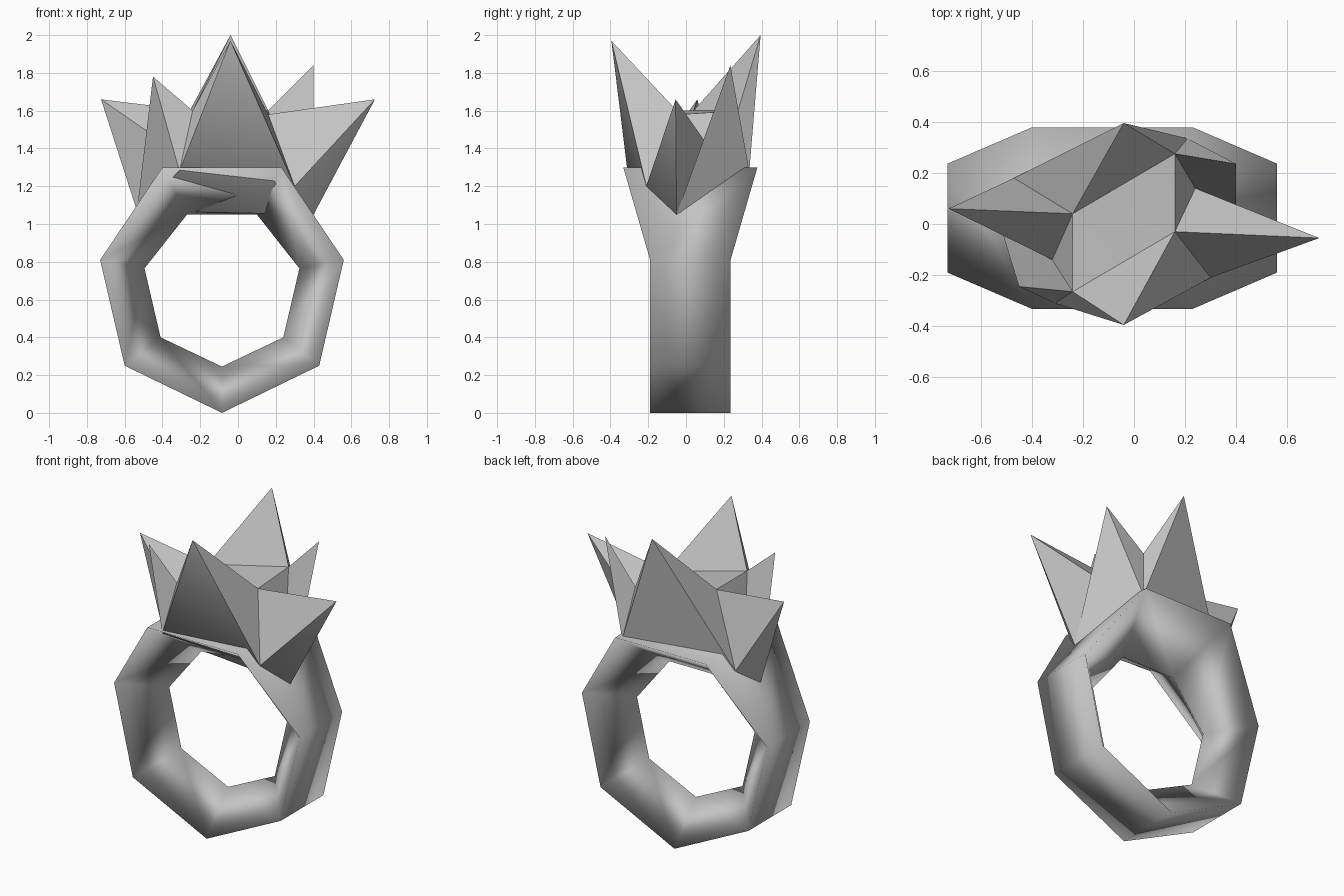
import bpy, bmesh, math

if "Cube" in bpy.data.objects:
    bpy.data.objects.remove(bpy.data.objects["Cube"])

metal = bpy.data.materials.new("plain grey")
metal.diffuse_color = (0.55, 0.55, 0.55, 1)
metal.use_nodes = True
metal.node_tree.nodes["Principled BSDF"].inputs["Base Color"].default_value = metal.diffuse_color


def finish(name, verts, faces):
    mesh = bpy.data.meshes.new(name)
    mesh.from_pydata(verts, [], faces)
    bm = bmesh.new()
    bm.from_mesh(mesh)
    bmesh.ops.recalc_face_normals(bm, faces=bm.faces)
    bm.to_mesh(mesh)
    bm.free()
    mesh.materials.append(metal)
    obj = bpy.data.objects.new(name, mesh)
    bpy.context.collection.objects.link(obj)
    bpy.ops.object.select_all(action='DESELECT')
    obj.select_set(True)
    bpy.context.view_layer.objects.active = obj
    return obj


# Seven-sided band with a triangular section: wide outside, single ridge inside
outer = [(-.085, 0), (.43, .25), (.56, .81), (.23, 1.30), (-.40, 1.30), (-.73, .81), (-.60, .25)]
inner = [(-.085, .245), (.24, .40), (.325, .765), (.10, 1.05), (-.27, 1.05), (-.495, .765), (-.41, .40)]
mid_y = .023
verts, faces = [], []
for (ox, oz), (ix, iz) in zip(outer, inner):
    half = .355 if oz > 1.2 else .213
    verts += [(ox, mid_y - half, oz), (ox, mid_y + half, oz), (ix, mid_y, iz)]
for i in range(7):
    j = (i + 1) % 7
    for k in range(3):
        m = (k + 1) % 3
        faces.append((i * 3 + k, i * 3 + m, j * 3 + m, j * 3 + k))
finish("ring_band", verts, faces)
bpy.ops.object.shade_smooth()

# Crown core corners: a = upper inner, v = valley, c = side, d/b/e = lower rim
core = {
    "a1": (.16, -.03, 1.58), "a2": (-.24, .04, 1.60),
    "v1": (-.24, -.265, 1.60), "v2": (.16, .275, 1.60),
    "c1": (.24, .14, 1.38), "c2": (-.32, -.14, 1.38),
    "d1": (.30, -.21, 1.20), "d2": (-.47, .18, 1.20),
    "b1": (.40, -.05, 1.05), "b2": (-.535, .03, 1.07),
    "e1": (-.31, -.31, 1.28), "e2": (.21, .335, 1.28),
}
# Each spike: tip and the four core corners it rises from
spikes = [
    ((-.04, -.395, 1.97), "a1 v1 e1 d1"),
    ((-.04, .395, 2.00), "a2 v2 e2 d2"),
    ((.725, -.055, 1.66), "a1 d1 b1 c1"),
    ((-.725, .06, 1.66), "a2 d2 b2 c2"),
    ((.40, .235, 1.84), "v2 c1 b1 e2"),
    ((-.45, -.245, 1.78), "v1 c2 b2 e1"),
]
names = list(core)
verts = list(core.values())
polys = ["a1 v1 a2", "a1 a2 v2", "a1 v2 c1", "a2 v1 c2",
         "d1 e1 b2", "d1 b2 b1", "b1 b2 d2", "b1 d2 e2"]
faces = [tuple(names.index(n) for n in p.split()) for p in polys]
for tip, base in spikes:
    t = len(verts)
    verts.append(tip)
    ids = [names.index(n) for n in base.split()]
    faces += [(ids[k], ids[(k + 1) % 4], t) for k in range(4)]
finish("spiked_crown", verts, faces)
bpy.ops.object.shade_smooth_by_angle(angle=math.radians(50))
